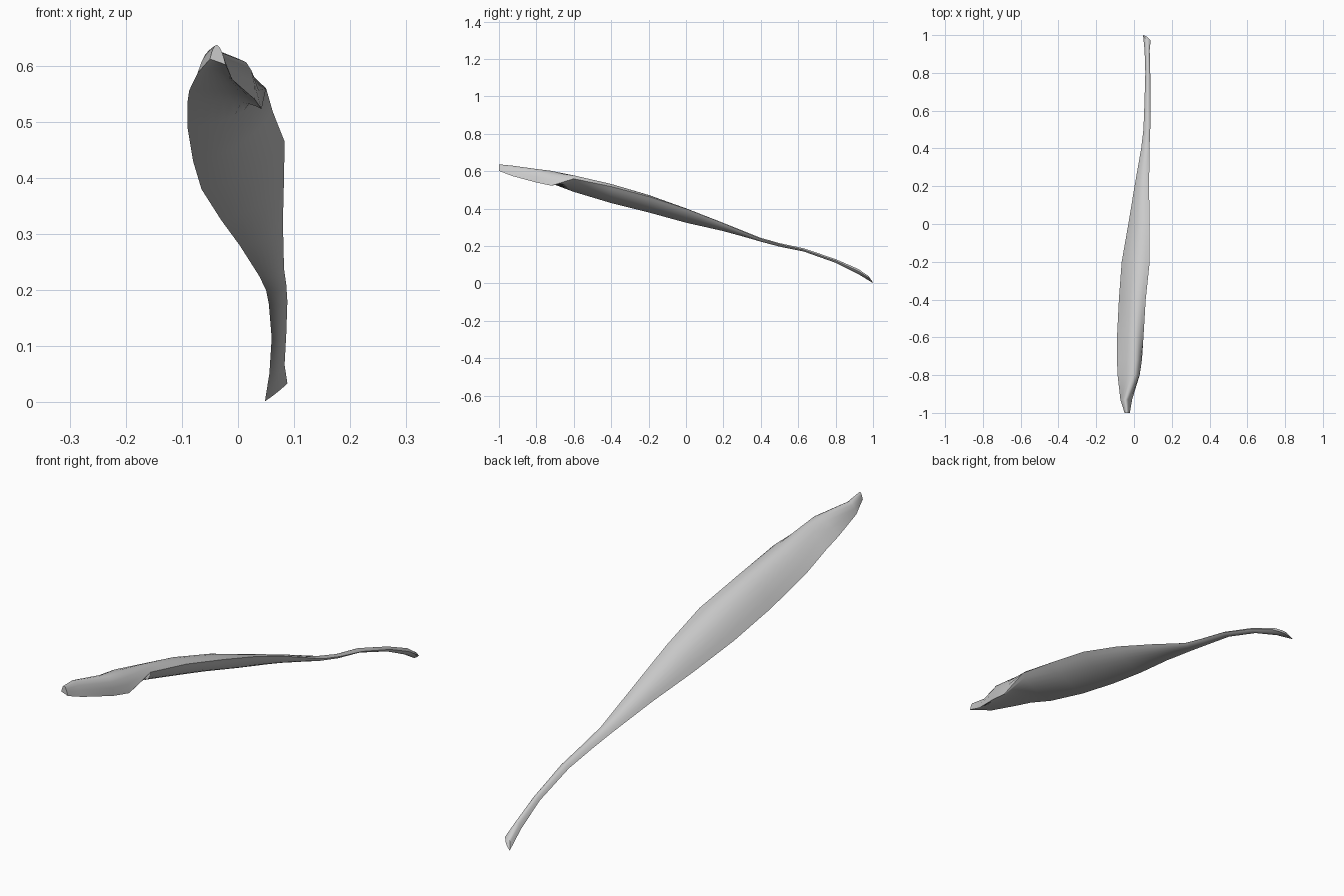
import bpy
import bmesh
from mathutils import Vector

# Sections along the strap: y, then (x, z) of left edge, crown, right edge, underside
SECTIONS = [
    (-1.00, -.050, .612, -.037, .637, -.022, .602, -.036, .607),
    (-0.93, -.072, .587, -.043, .630, -.010, .575, -.040, .592),
    (-0.80, -.087, .556, .002, .612, .030, .540, -.020, .553),
    (-0.72, -.090, .535, .002, .602, .042, .523, -.010, .537),
    (-0.60, -.090, .490, -.010, .572, .050, .560, -.005, .512),
    (-0.40, -.080, .430, -.010, .522, .062, .518, .002, .460),
    (-0.20, -.065, .380, .002, .462, .083, .465, .022, .408),
    (0.00, -.030, .325, .020, .388, .082, .400, .036, .352),
    (0.20, .003, .280, .035, .317, .080, .322, .050, .292),
    (0.40, .038, .225, .060, .243, .082, .238, .065, .225),
    (0.50, .050, .200, .070, .215, .086, .210, .070, .198),
    (0.63, .055, .175, .071, .188, .088, .180, .071, .171),
    (0.80, .060, .115, .073, .130, .086, .122, .073, .111),
    (0.92, .056, .052, .070, .077, .083, .067, .070, .053),
    (0.99, .048, .002, .068, .040, .088, .034, .070, .018),
]
STEPS = 8


def arc(a, mid, b):
    """Curve from a to b that passes through mid; b is left out."""
    ctrl = 2 * mid - (a + b) / 2
    return [a * (1 - t) ** 2 + ctrl * 2 * t * (1 - t) + b * t * t
            for t in (i / STEPS for i in range(STEPS))]


bm = bmesh.new()
rings = []
for y, *v in SECTIONS:
    left, crown, right, under = [Vector((v[i], y, v[i + 1])) for i in range(0, 8, 2)]
    # Ragged end: the two edges of the thin tip finish at different lengths
    if y > 0.95:
        left.y, right.y, crown.y = 1.0, 0.97, 0.975
    loop = arc(left, crown, right) + arc(right, under, left)
    rings.append([bm.verts.new(p) for p in loop])

# Skin between neighbouring sections, then close the ends
n = STEPS * 2
for a, b in zip(rings, rings[1:]):
    for i in range(n):
        j = (i + 1) % n
        bm.faces.new((a[i], a[j], b[j], b[i]))
bm.faces.new(rings[0])
bm.faces.new(rings[-1])
bmesh.ops.triangulate(bm, faces=[f for f in bm.faces if len(f.verts) > 4])
bmesh.ops.recalc_face_normals(bm, faces=bm.faces)

mesh = bpy.data.meshes.new("muscle_strap")
bm.to_mesh(mesh)
bm.free()
strap = bpy.data.objects.new("muscle_strap", mesh)
bpy.context.collection.objects.link(strap)
bpy.context.view_layer.objects.active = strap
strap.select_set(True)
bpy.ops.object.shade_smooth_by_angle(angle=0.8)
